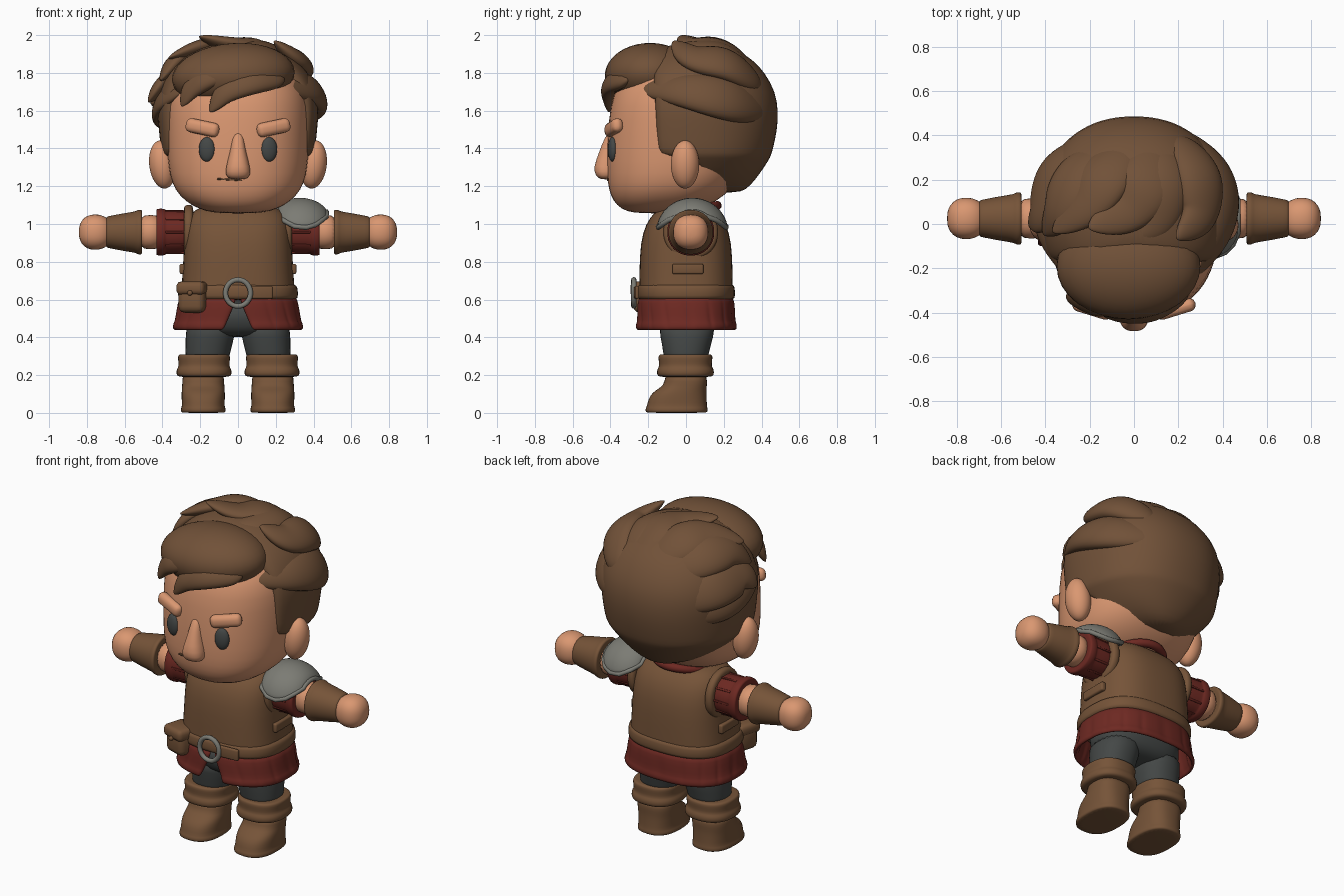
import bpy, bmesh, math
from mathutils import Vector, Euler

if "Cube" in bpy.data.objects:
    bpy.data.objects.remove(bpy.data.objects["Cube"])


def mat(name, r, g, b):
    m = bpy.data.materials.new(name)
    m.diffuse_color = (r, g, b, 1)
    m.use_nodes = True
    m.node_tree.nodes["Principled BSDF"].inputs["Base Color"].default_value = m.diffuse_color
    return m


SKIN = mat("skin", .70, .31, .165)
HAIR = mat("hair_brown", .165, .083, .040)
LEATHER = mat("leather", .18, .088, .040)
RED = mat("red_cloth", .155, .022, .016)
GREY = mat("dark_grey", .058, .064, .062)
METAL = mat("metal", .20, .20, .175)


def finish(name, bm, m, sub=1, bevel=0, solid=0):
    bmesh.ops.recalc_face_normals(bm, faces=bm.faces)
    me = bpy.data.meshes.new(name)
    bm.to_mesh(me)
    bm.free()
    ob = bpy.data.objects.new(name, me)
    bpy.context.collection.objects.link(ob)
    me.materials.append(m)
    for p in me.polygons:
        p.use_smooth = True
    if solid:
        mod = ob.modifiers.new("thickness", 'SOLIDIFY')
        mod.thickness = solid
        mod.offset = 0
    if bevel:
        mod = ob.modifiers.new("round", 'BEVEL')
        mod.width, mod.segments = bevel, 3
    if sub:
        mod = ob.modifiers.new("smooth", 'SUBSURF')
        mod.levels = mod.render_levels = sub
    return ob


def skin_rings(name, rings, m, closed=True, caps=True, **kw):
    bm = bmesh.new()
    vs = [[bm.verts.new(p) for p in r] for r in rings]
    n = len(vs[0])
    for a, b in zip(vs, vs[1:]):
        for i in range(n if closed else n - 1):
            j = (i + 1) % n
            bm.faces.new((a[i], a[j], b[j], b[i]))
    if caps:
        bm.faces.new(vs[0])
        bm.faces.new(vs[-1])
    return finish(name, bm, m, **kw)


def oval(rx, ry, e, t):
    c, s = math.cos(t), math.sin(t)
    return (rx * math.copysign(abs(c) ** (2 / e), c), ry * math.copysign(abs(s) ** (2 / e), s))


def loft(name, rows, m, e=2.3, n=28, side=0, **kw):
    # rows: height, centre a, centre b, radius a, radius b; side=+-1 lofts along x
    rings = []
    for h, ca, cb, ra, rb in rows:
        pts = [oval(ra, rb, e, 2 * math.pi * i / n) for i in range(n)]
        rings.append([(side * h, ca + a, cb + b) if side else (ca + a, cb + b, h) for a, b in pts])
    return skin_rings(name, rings, m, **kw)


def blob(name, c, r, m, rot=(0, 0, 0)):
    bm = bmesh.new()
    bmesh.ops.create_uvsphere(bm, u_segments=32, v_segments=20, radius=1)
    q = Euler(rot).to_matrix()
    for v in bm.verts:
        v.co = q @ Vector([a * b for a, b in zip(v.co, r)]) + Vector(c)
    return finish(name, bm, m, sub=0)


def block(name, c, d, m, rot=(0, 0, 0), bevel=.01):
    bm = bmesh.new()
    bmesh.ops.create_cube(bm, size=1)
    q = Euler(rot).to_matrix()
    for v in bm.verts:
        v.co = q @ Vector([a * b for a, b in zip(v.co, d)]) + Vector(c)
    return finish(name, bm, m, sub=0, bevel=bevel)


def tube(name, pts, r, m):
    cu = bpy.data.curves.new(name, 'CURVE')
    cu.dimensions, cu.bevel_depth, cu.bevel_resolution = '3D', r, 3
    sp = cu.splines.new('POLY')
    sp.points.add(len(pts) - 1)
    for p, co in zip(sp.points, pts):
        p.co = (*co, 1)
    sp.use_cyclic_u = True
    sp.use_smooth = True
    ob = bpy.data.objects.new(name, cu)
    cu.materials.append(m)
    bpy.context.collection.objects.link(ob)
    return ob


def circle(f, n=40):
    return [f(2 * math.pi * i / n) for i in range(n)]


def lock(name, pts, w, th):
    # tapered lock of hair, flat side against the skull
    P = [Vector(p) for p in pts]
    P = [2 * P[0] - P[1]] + P + [2 * P[-1] - P[-2]]
    k, steps, rings = len(pts) - 1, 16, []

    def at(t):
        i = min(int(t * k), k - 1)
        u = t * k - i
        a, b, c, d = P[i:i + 4]
        return .5 * (2 * b + (c - a) * u + (2 * a - 5 * b + 4 * c - d) * u * u + (3 * b - a - 3 * c + d) * u ** 3)
    for s in range(steps + 1):
        t = .005 + .99 * s / steps
        o = at(t)
        tan = (at(min(t + .01, 1)) - at(t - .005)).normalized()
        sd = tan.cross(o - Vector((0, 0, 1.45))).normalized()
        nm = sd.cross(tan)
        f = math.sin(math.pi * t ** .7) ** .62
        rings.append([o + sd * (w * f * math.cos(a)) + nm * (th * f * math.sin(a))
                      for a in (2 * math.pi * i / 14 for i in range(14))])
    return skin_rings(name, rings, HAIR)


# --- head and face
head = [(1.055, .12, -.28, -.02), (1.08, .21, -.345, .08), (1.12, .28, -.385, .16), (1.18, .335, -.41, .24),
        (1.26, .365, -.42, .30), (1.4, .378, -.42, .35), (1.55, .38, -.41, .36), (1.7, .375, -.39, .35),
        (1.82, .30, -.30, .30), (1.9, .12, -.12, .12)]
loft("head", [(z, 0, (f + b) / 2, rx, (b - f) / 2) for z, rx, f, b in head], SKIN, n=36)
loft("nose", [(1.235, 0, -.42, .04, .035), (1.255, 0, -.425, .068, .055), (1.30, 0, -.42, .066, .072),
              (1.38, 0, -.405, .043, .056), (1.46, 0, -.39, .032, .042), (1.5, 0, -.375, .02, .02)], SKIN, n=16)
block("mouth", (-.045, -.411, 1.235), (.13, .014, .009), HAIR, (0, .06, 0), .003)
loft("neck", [(.98, 0, 0, .12, .10), (1.12, 0, 0, .12, .10)], SKIN, 2)
for s in (1, -1):
    blob("eye", (s * .165, -.389, 1.395), (.043, .024, .065), GREY, (0, 0, s * .2))
    block("eyebrow", (s * .188, -.383, 1.51), (.185, .06, .075), SKIN, (0, -s * .2, s * .3), .028)
    blob("ear", (s * .40, -.005, 1.315), (.07, .075, .128), SKIN, (0, s * .12, 0))

# --- hair: back shell, then swept locks
shell = [(1.165, .12, .20, .29), (1.20, .22, .17, .34), (1.27, .32, .10, .395), (1.34, .38, .06, .44),
         (1.36, .40, -.14, .45), (1.39, .41, -.155, .46), (1.5, .42, -.155, .485), (1.6, .43, -.16, .49),
         (1.7, .42, -.17, .475), (1.8, .375, -.17, .42), (1.87, .31, -.17, .355), (1.93, .21, -.14, .26),
         (1.96, .09, -.06, .14)]
rings = []
for z, rx, y0, y1 in shell:
    pts = [oval(rx, y1 - .05, 2.2, 2 * math.pi * i / 40) for i in range(40)]
    rings.append([(x, max(y + .05, y0 + .0005 * math.sin(i)), z) for i, (x, y) in enumerate(pts)])
skin_rings("hair_back", rings, HAIR)
blob("fringe", (-.025, -.19, 1.785), (.325, .24, .172), HAIR, (0, -.08, 0))
lock("fringe_tip", [(.25, -.30, 1.77), (.08, -.375, 1.76), (-.06, -.40, 1.70), (-.15, -.405, 1.59)], .085, .05)
lock("fringe_tip", [(.05, -.33, 1.83), (-.14, -.35, 1.79), (-.24, -.34, 1.72), (-.30, -.34, 1.62)], .085, .05)
lock("left_lock", [(-.15, .40, 1.62), (-.34, .25, 1.70), (-.41, .06, 1.72), (-.475, -.01, 1.645)], .13, .055)
lock("left_lock", [(-.05, .36, 1.75), (-.24, .22, 1.84), (-.33, .06, 1.85), (-.41, -.05, 1.76)], .13, .065)
lock("crown_lock", [(.0, .38, 1.76), (-.12, .22, 1.90), (-.22, .08, 1.92), (-.37, -.04, 1.88)], .13, .06)
lock("crown_lock", [(.12, .40, 1.74), (.06, .20, 1.91), (-.04, .06, 1.94), (-.21, -.02, 1.995)], .14, .06)
lock("crown_lock", [(.16, .34, 1.80), (.14, .18, 1.90), (.10, .02, 1.92), (.0, -.08, 1.93)], .12, .06)
lock("right_lock", [(.18, .40, 1.72), (.29, .22, 1.84), (.29, .04, 1.88), (.19, -.07, 1.97)], .12, .065)
lock("right_band", [(.16, .43, 1.60), (.36, .22, 1.66), (.375, -.02, 1.71), (.22, -.29, 1.72)], .13, .07)
lock("left_band", [(-.20, .40, 1.56), (-.37, .2, 1.60), (-.39, -.02, 1.66), (-.30, -.24, 1.70)], .11, .05)

# --- torso
loft("vest", [(.60, 0, 0, .305, .25), (.62, 0, 0, .305, .25), (.75, 0, 0, .293, .248), (.9, 0, 0, .288, .243),
              (1.0, 0, 0, .278, .215), (1.06, 0, 0, .25, .17), (1.09, 0, 0, .20, .13), (1.1, 0, 0, .14, .10)],
     LEATHER, 2.7)
tube("collar", circle(lambda a: (.15 * math.cos(a), .01 + .155 * math.sin(a), 1.072 + .026 * math.sin(a))), .024, RED)
loft("belt", [(.598, 0, 0, .30, .24), (.602, 0, 0, .318, .26), (.64, 0, 0, .32, .262), (.678, 0, 0, .314, .257),
              (.684, 0, 0, .29, .24)], LEATHER, 2.6)
tube("buckle", circle(lambda a: (.066 * math.cos(a), -.276, .635 + .07 * math.sin(a))), .014, METAL)
block("belt_end", (.12, -.262, .638), (.13, .022, .068), LEATHER, (0, 0, .06), .01)
block("pouch", (-.235, -.20, .605), (.145, .14, .15), LEATHER, (0, 0, -.3), .035)
block("pouch_flap", (-.237, -.207, .66), (.155, .15, .07), LEATHER, (0, 0, -.3), .025)
blob("pouch_stud", (-.255, -.282, .635), (.014, .012, .014), LEATHER)
for s in (1, -1):
    block("side_strap", (s * .293, .01, .762), (.032, .165, .055), LEATHER)

# --- pleated skirt with a notch at the front
rows = [(.61, .303, .243, .004), (.55, .314, .250, .05), (.475, .326, .252, .125), (.47, .334, .26, .13),
        (.438, .336, .26, .16)]
rings = []
for z, rx, ry, gap in rows:
    ring = []
    for i in range(97):
        t = -math.pi / 2 + gap + (2 * math.pi - 2 * gap) * i / 96
        f = 1 - (.022 if i % 6 == 0 and .45 < z < .6 else 0)
        x, y = oval(rx * f, ry * f, 2.5, t)
        ring.append((x, y, z))
    rings.append(ring)
skin_rings("skirt", rings, RED, closed=False, caps=False, solid=.022)

# --- legs and boots
loft("hips", [(.40, 0, .005, .17, .09), (.43, 0, .005, .24, .145), (.48, 0, .005, .275, .17), (.6, 0, 0, .28, .19)],
     GREY, 2.5)
for s in (1, -1):
    loft("trouser_leg", [(.25, s * .165, 0, .115, .115), (.32, s * .16, 0, .118, .12), (.40, s * .148, .005, .13, .14),
                         (.5, s * .14, .005, .135, .16)], GREY, 2.2)
    loft("boot", [(z, s * .184, cy, rx, ry) for z, cy, rx, ry in
                  [(0, -.05, .112, .157), (.004, -.05, .119, .165), (.026, -.05, .119, .165), (.032, -.048, .113, .16),
                   (.075, -.045, .115, .155), (.11, -.034, .115, .143), (.135, -.012, .113, .122),
                   (.16, 0, .111, .112), (.22, 0, .112, .112)]], LEATHER, 2.5)
    loft("boot_cuff", [(z, s * .18, -.003, r, r + .005) for z, r in
                       [(.19, .12), (.193, .142), (.212, .148), (.235, .144), (.245, .134), (.275, .137),
                        (.30, .140), (.31, .132), (.308, .11)]], LEATHER, 2.4)

# --- arms
AY, AZ = .025, .957
for s in (1, -1):
    def arm(name, rows, m, e=2.1):
        loft(name, [(x, AY, AZ, r, r) for x, r in rows], m, e, 24, s)
    arm("armhole_trim", [(.235, .12), (.24, .145), (.265, .148), (.285, .14), (.288, .12)], LEATHER)
    arm("sleeve", [(.22, .11), (.30, .115), (.37, .118), (.385, .117), (.39, .126), (.428, .126), (.434, .118),
                   (.43, .095)], RED)
    for i in range(10):
        a = i * math.pi / 5
        block("sleeve_rib", (s * .335, AY + .115 * math.cos(a), AZ + .115 * math.sin(a)), (.10, .012, .012), RED,
              (a, 0, 0), .004)
    arm("forearm", [(.40, .09), (.46, .092), (.53, .09)], SKIN)
    arm("bracer", [(.512, .085), (.505, .112), (.512, .120), (.532, .119), (.54, .110), (.60, .102), (.68, .086),
                   (.697, .083), (.70, .065)], LEATHER)
    arm("hand", [(.67, .05), (.69, .073), (.72, .091), (.76, .096), (.80, .089), (.83, .062), (.843, .025)], SKIN, 2.3)

# --- single shoulder plate with a raised rim
rows = [(.212, .125, 48), (.245, .158, 68), (.30, .175, 80), (.36, .173, 82), (.41, .158, 76), (.445, .135, 62),
        (.468, .108, 40)]
rings = []
for x, r, lim in rows:
    angs = [math.radians(lim * (i / 10 - 1)) for i in range(21)]
    rings.append([(x, AY + .008 + 1.05 * r * math.sin(a), AZ + r * math.cos(a)) for a in angs])
skin_rings("shoulder_plate", rings, METAL, closed=False, caps=False, solid=.018)
border = rings[0] + [r[-1] for r in rings[1:-1]] + rings[-1][::-1] + [r[0] for r in rings[-2:0:-1]]
tube("shoulder_rim", border, .013, METAL)
